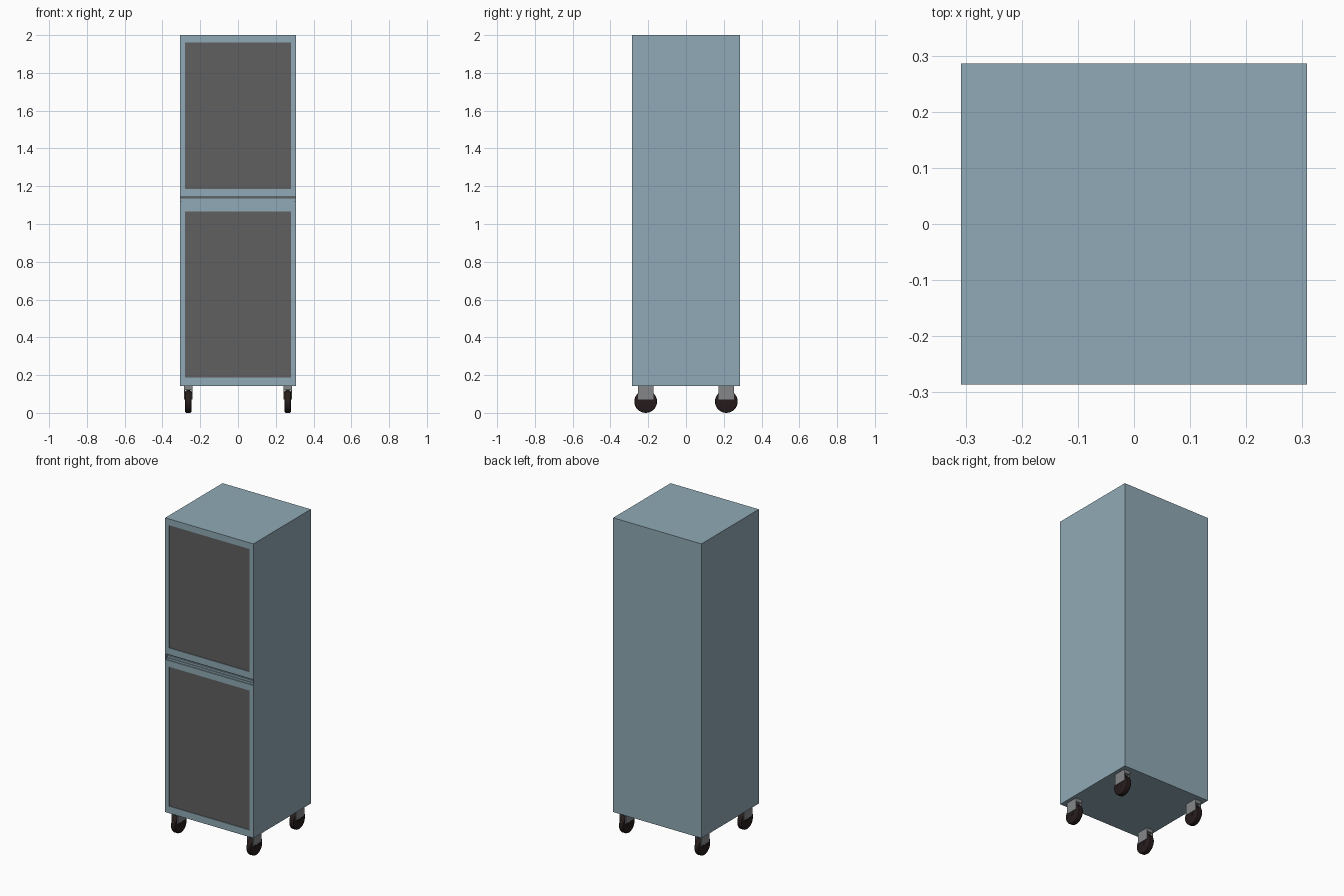
import bpy, math

if "Cube" in bpy.data.objects:
    bpy.data.objects.remove(bpy.data.objects["Cube"])


def material(name, rgb):
    m = bpy.data.materials.new(name)
    m.diffuse_color = (*rgb, 1)
    m.use_nodes = True
    m.node_tree.nodes["Principled BSDF"].inputs["Base Color"].default_value = m.diffuse_color
    return m


BLUE = material("steel blue", (0.28, 0.40, 0.465))
DARK = material("dark grey panel", (0.115, 0.115, 0.115))
GREY = material("caster grey", (0.23, 0.24, 0.25))
RUBBER = material("black rubber", (0.02, 0.012, 0.012))


def box(name, x, y, z, mat):
    bpy.ops.mesh.primitive_cube_add(
        size=1, location=[(a + b) / 2 for a, b in (x, y, z)])
    o = bpy.context.object
    o.name = name
    o.scale = [b - a for a, b in (x, y, z)]
    bpy.ops.object.transform_apply(location=False, rotation=False, scale=True)
    o.data.materials.append(mat)
    return o


def cut(target, cutter):
    mod = target.modifiers.new("cut", 'BOOLEAN')
    mod.operation = 'DIFFERENCE'
    mod.solver = 'EXACT'
    mod.object = cutter
    bpy.context.view_layer.objects.active = target
    bpy.ops.object.modifier_apply(modifier=mod.name)
    bpy.data.objects.remove(cutter)


W, D = 0.308, 0.286

# Cabinet body with recessed door panels and a handle groove between the doors
body = box("cabinet_body", (-W, W), (-D, D), (0.143, 2.0), BLUE)
for name, z in (("upper_panel", (1.186, 1.96)), ("lower_panel", (0.187, 1.067))):
    cut(body, box("cutter", (-0.28, 0.28), (-D - 0.1, -D + 0.008), z, BLUE))
    box(name, (-0.28, 0.28), (-D + 0.004, -D + 0.012), z, DARK)
cut(body, box("cutter", (-0.304, 0.304), (-D - 0.1, -D + 0.018), (1.106, 1.143), BLUE))

# Handle rail sitting in the groove, leaving a dark gap above it
box("handle_rail", (-0.304, 0.304), (-D + 0.006, -D + 0.02), (1.106, 1.118), BLUE)
box("handle_lip", (-0.300, 0.300), (-D + 0.011, -D + 0.02), (1.118, 1.130), BLUE)
box("groove_shadow_gap", (-0.304, 0.304), (-D + 0.012, -D + 0.02), (1.136, 1.143), DARK)

# Four casters: inverted U bracket and a bevelled wheel
for sx, side in ((-1, "left"), (1, "right")):
    for sy, end in ((-1, "front"), (1, "back")):
        cx, cy = sx * 0.2635, sy * 0.2135
        fork = box(f"{end}_{side}_bracket", (cx - 0.022, cx + 0.022),
                   (cy - 0.041, cy + 0.041), (0.072, 0.144), GREY)
        cut(fork, box("cutter", (cx - 0.0175, cx + 0.0175),
                      (cy - 0.1, cy + 0.1), (0.0, 0.122), GREY))
        bpy.ops.mesh.primitive_cylinder_add(
            vertices=32, radius=0.06, depth=0.032, location=(cx, cy, 0.06),
            rotation=(0, math.pi / 2, 0))
        wheel = bpy.context.object
        wheel.name = f"{end}_{side}_wheel"
        wheel.data.materials.append(RUBBER)
        bev = wheel.modifiers.new("rounded_tread", 'BEVEL')
        bev.width = 0.006
        bev.segments = 2
        bpy.ops.object.modifier_apply(modifier=bev.name)
        bpy.ops.object.shade_smooth_by_angle(angle=math.radians(35))
        # Axle through the wheel and bracket
        bpy.ops.mesh.primitive_cylinder_add(
            vertices=16, radius=0.01, depth=0.036, location=(cx, cy, 0.06),
            rotation=(0, math.pi / 2, 0))
        axle = bpy.context.object
        axle.name = f"{end}_{side}_axle"
        axle.data.materials.append(RUBBER)
